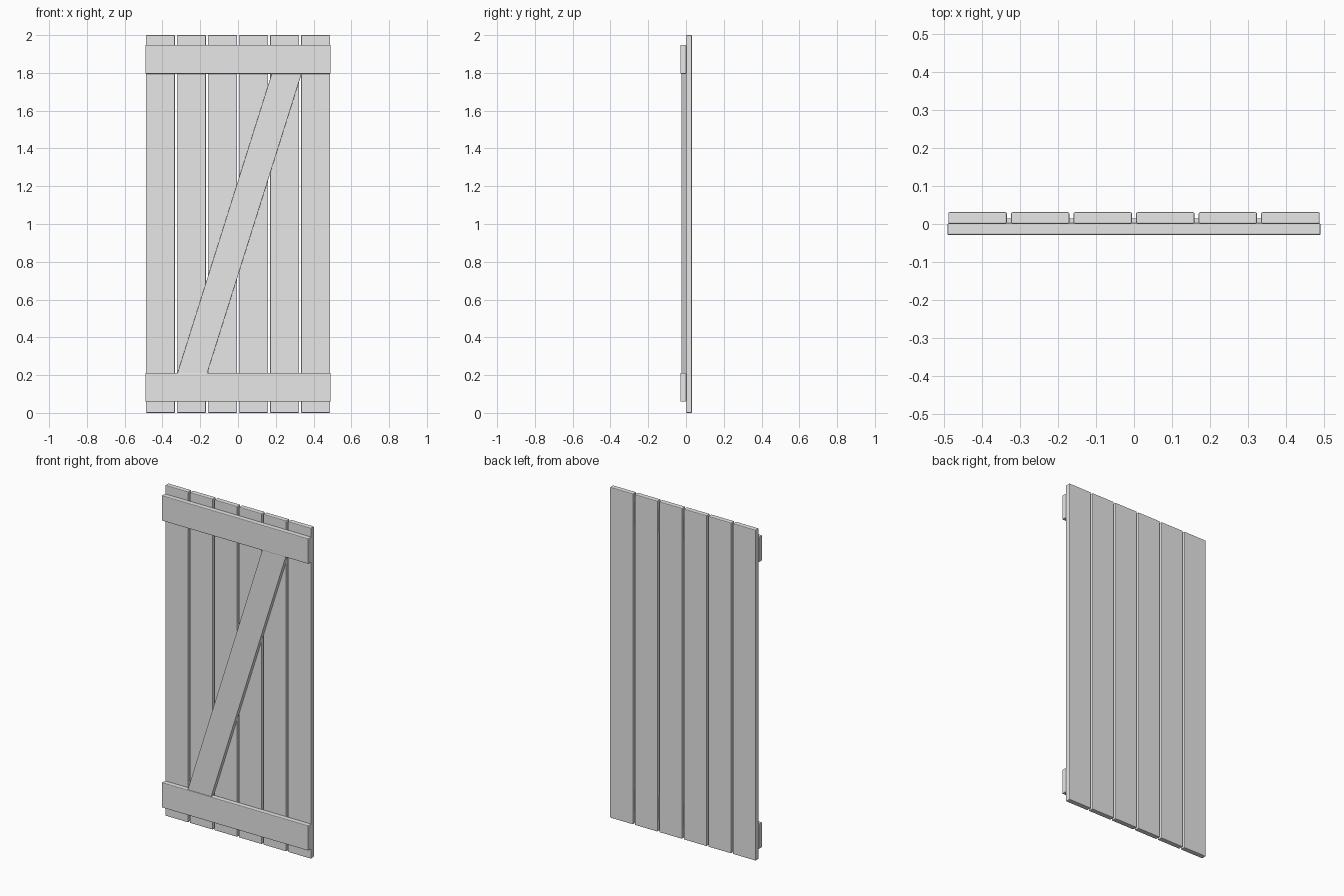
import bpy
import bmesh

cube = bpy.data.objects.get("Cube")
if cube:
    bpy.data.objects.remove(cube, do_unlink=True)

# One plain grey for all the timber
wood = bpy.data.materials.new("grey_timber")
grey = (0.8, 0.8, 0.8, 1)
wood.diffuse_color = grey
wood.use_nodes = True
wood.node_tree.nodes["Principled BSDF"].inputs["Base Color"].default_value = grey


def board(name, outline, y_front, y_back, bevel):
    """Extrude an x-z outline from front to back and round its edges."""
    bm = bmesh.new()
    face = bm.faces.new([bm.verts.new((x, y_front, z)) for x, z in outline])
    ext = bmesh.ops.extrude_face_region(bm, geom=[face])
    moved = [v for v in ext["geom"] if isinstance(v, bmesh.types.BMVert)]
    bmesh.ops.translate(bm, verts=moved, vec=(0, y_back - y_front, 0))
    bmesh.ops.recalc_face_normals(bm, faces=bm.faces)
    mesh = bpy.data.meshes.new(name)
    bm.to_mesh(mesh)
    bm.free()
    mesh.materials.append(wood)
    obj = bpy.data.objects.new(name, mesh)
    bpy.context.collection.objects.link(obj)
    if bevel:
        mod = obj.modifiers.new("rounded_edges", "BEVEL")
        mod.width = bevel
        mod.segments = 2
    return obj


def rect(x0, x1, z0, z1):
    return [(x0, z0), (x1, z0), (x1, z1), (x0, z1)]


# Six upright planks with narrow open gaps
WIDTH, PITCH = 0.1535, 0.1643
for i in range(6):
    x = (i - 2.5) * PITCH
    board(f"plank_{i + 1}", rect(x - WIDTH / 2, x + WIDTH / 2, 0, 2),
          0.0, 0.031, 0.004)

# Cross rails, each with a tongue set into the planks
for name, z0, z1 in (("bottom", 0.06, 0.212), ("top", 1.795, 1.948)):
    board(name + "_rail", rect(-0.49, 0.49, z0, z1), -0.029, 0.002, 0.004)
    board(name + "_rail_tongue", rect(-0.48, 0.48, z0 + 0.005, z1 - 0.005),
          -0.005, 0.014, 0)

# Diagonal brace, its ends tucked behind the rails
slope = 0.315
z_low, z_high = 0.18, 1.83
x_low = -0.321 + slope * (z_low - 0.21)
x_high = -0.321 + slope * (z_high - 0.21)
board("diagonal_brace",
      [(x_low, z_low), (x_low + 0.158, z_low),
       (x_high + 0.158, z_high), (x_high, z_high)],
      -0.024, 0.002, 0.002)
